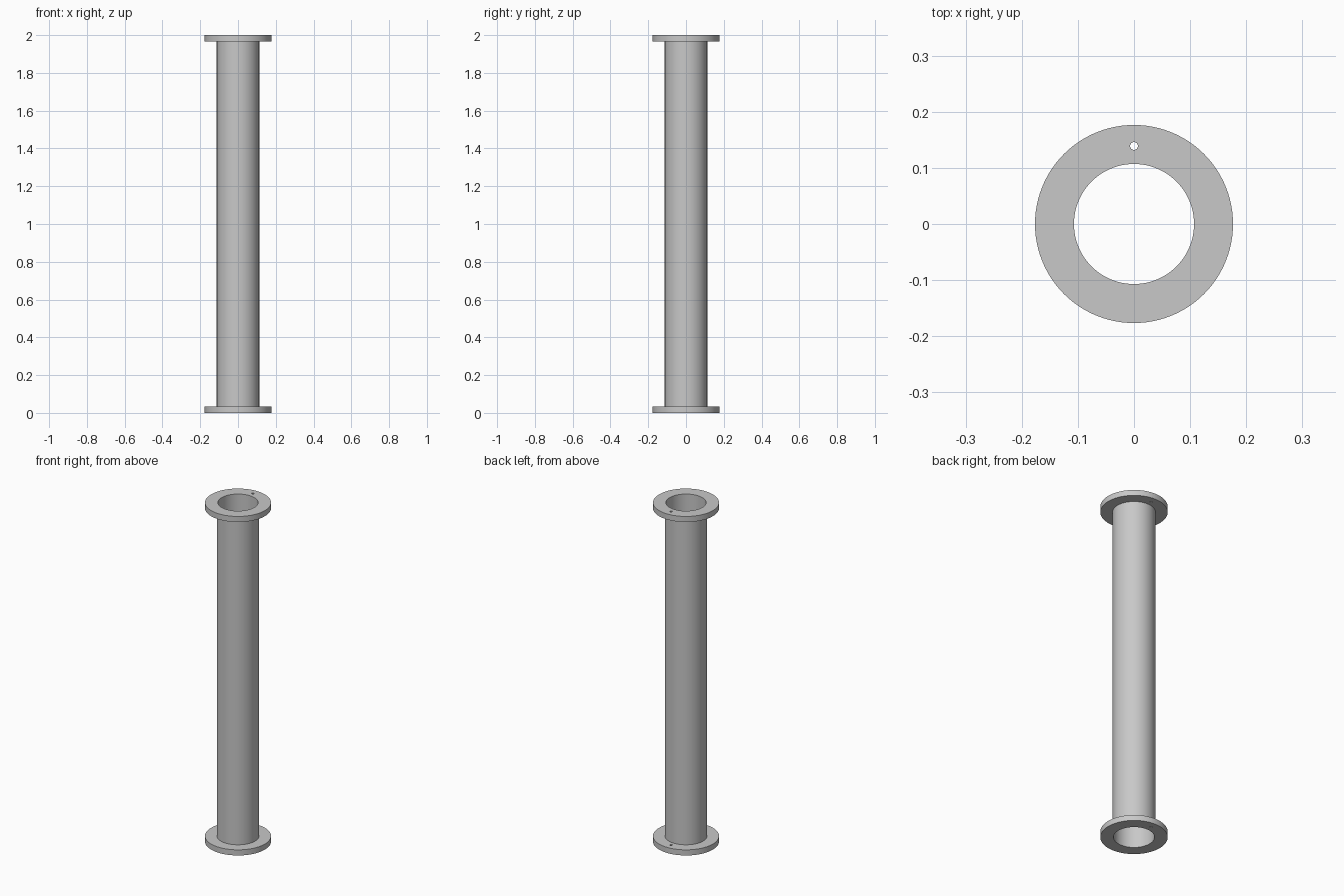
import bpy, bmesh, math
from mathutils import Matrix

cube = bpy.data.objects.get("Cube")
if cube:
    bpy.data.objects.remove(cube, do_unlink=True)

HEIGHT = 2.0
BORE, PIPE, FLANGE = 0.107, 0.1125, 0.1765   # radii
THICK = 0.033                                # flange thickness
HOLE_R, HOLE_Y = 0.007, 0.139
SEGMENTS = 96

grey = bpy.data.materials.new("steel_grey")
grey.use_nodes = True
colour = (0.58, 0.58, 0.58, 1)
grey.diffuse_color = colour
grey.node_tree.nodes["Principled BSDF"].inputs["Base Color"].default_value = colour


def add_object(name, bm):
    bmesh.ops.recalc_face_normals(bm, faces=bm.faces)
    mesh = bpy.data.meshes.new(name)
    bm.to_mesh(mesh)
    bm.free()
    mesh.materials.append(grey)
    obj = bpy.data.objects.new(name, mesh)
    bpy.context.collection.objects.link(obj)
    return obj


def lathe(name, profile):
    """Revolve a closed (radius, z) outline around the z axis."""
    bm = bmesh.new()
    rings = []
    for i in range(SEGMENTS):
        a = math.tau * i / SEGMENTS
        rings.append([bm.verts.new((r * math.cos(a), r * math.sin(a), z))
                      for r, z in profile])
    n = len(profile)
    for i, ring in enumerate(rings):
        after = rings[(i + 1) % SEGMENTS]
        for j in range(n):
            k = (j + 1) % n
            bm.faces.new((ring[j], after[j], after[k], ring[k]))
    return add_object(name, bm)


# Hollow pipe with a flange at each end, one continuous wall
pipe = lathe("flanged_pipe", [
    (BORE, 0), (FLANGE, 0), (FLANGE, THICK), (PIPE, THICK),
    (PIPE, HEIGHT - THICK), (FLANGE, HEIGHT - THICK),
    (FLANGE, HEIGHT), (BORE, HEIGHT)])

# Small locating hole through both flanges at the back
bm = bmesh.new()
for z in (THICK / 2, HEIGHT - THICK / 2):
    bmesh.ops.create_cone(bm, cap_ends=True, segments=24,
                          radius1=HOLE_R, radius2=HOLE_R, depth=THICK * 2,
                          matrix=Matrix.Translation((0, HOLE_Y, z)))
cutter = add_object("hole_cutter", bm)
cutter.hide_render = True

cut = pipe.modifiers.new("locating_holes", "BOOLEAN")
cut.operation = "DIFFERENCE"
cut.solver = "EXACT"
cut.object = cutter

bpy.ops.object.select_all(action="DESELECT")
pipe.select_set(True)
bpy.context.view_layer.objects.active = pipe
bpy.ops.object.modifier_apply(modifier=cut.name)
bpy.data.objects.remove(cutter, do_unlink=True)

# Smooth round walls, crisp rims
bpy.ops.object.shade_smooth_by_angle(angle=math.radians(30))
